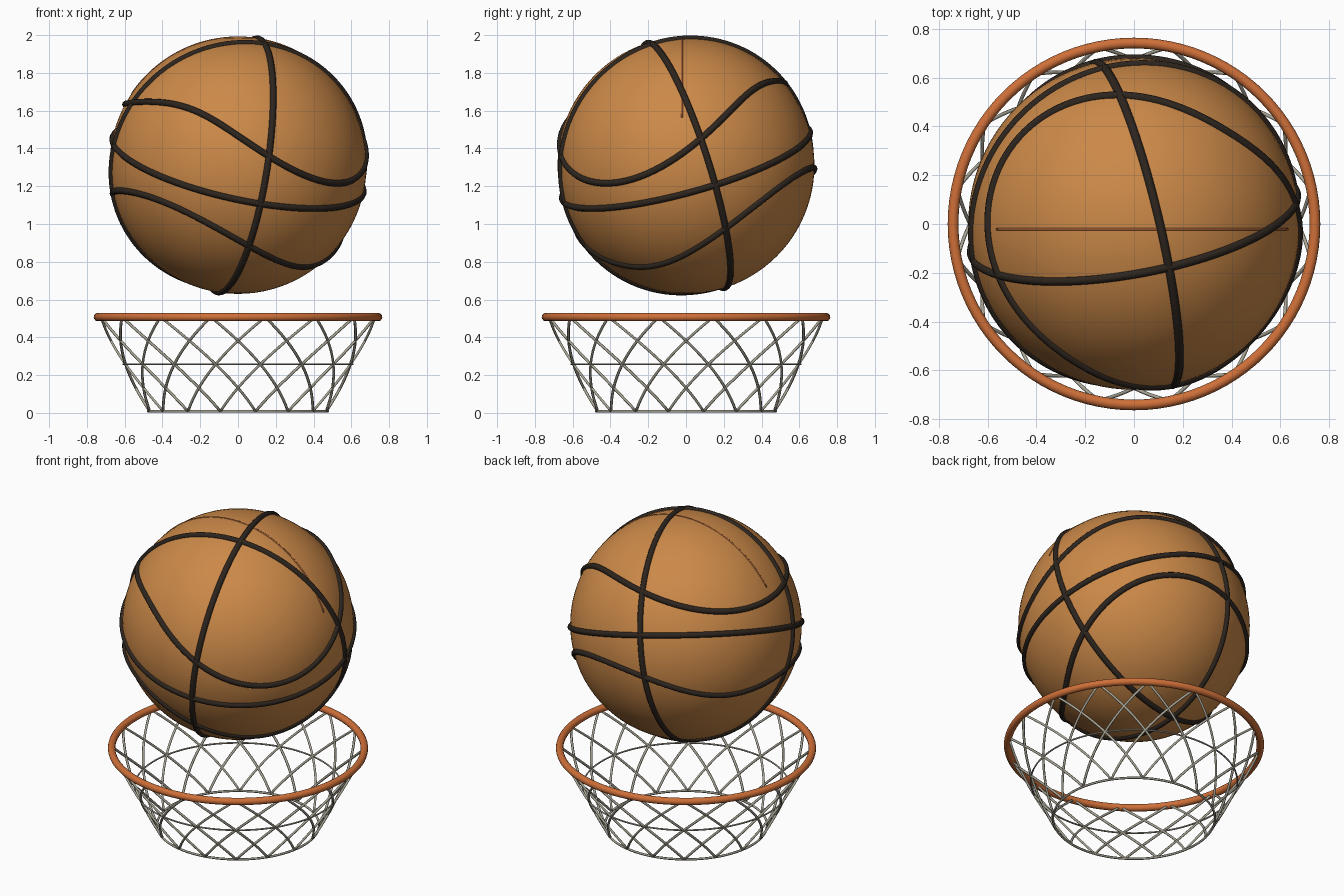
import bpy, bmesh, math
from mathutils import Vector

if "Cube" in bpy.data.objects:
    bpy.data.objects.remove(bpy.data.objects["Cube"])

BALL_C = Vector((0, 0, 1.31))
BALL_R = 0.68


def material(name, rgb):
    m = bpy.data.materials.new(name)
    m.diffuse_color = (*rgb, 1)
    m.use_nodes = True
    m.node_tree.nodes["Principled BSDF"].inputs["Base Color"].default_value = m.diffuse_color
    return m


LEATHER = material("orange brown", (0.60, 0.25, 0.065))
SEAM = material("dark brown", (0.026, 0.018, 0.013))
RIM = material("rim orange", (0.62, 0.16, 0.04))
CORD = material("warm grey", (0.40, 0.38, 0.31))
LINE = material("line brown", (0.36, 0.11, 0.035))


def finish(bm, name, mat):
    bmesh.ops.recalc_face_normals(bm, faces=bm.faces)
    for f in bm.faces:
        f.smooth = True
    me = bpy.data.meshes.new(name)
    bm.to_mesh(me)
    bm.free()
    me.materials.append(mat)
    ob = bpy.data.objects.new(name, me)
    bpy.context.collection.objects.link(ob)
    return ob


def tube(bm, path, radius, centre, closed=True, sides=8):
    """Sweep a round section along a path, oriented away from a centre."""
    n = len(path)
    rings = []
    for i, p in enumerate(path):
        a = path[(i - 1) % n] if closed else path[max(i - 1, 0)]
        b = path[(i + 1) % n] if closed else path[min(i + 1, n - 1)]
        t = (b - a).normalized()
        out = p - centre
        out = (out - t * out.dot(t)).normalized()
        side = t.cross(out)
        rings.append([bm.verts.new(p + radius * (out * math.cos(k) + side * math.sin(k)))
                      for k in (2 * math.pi * j / sides for j in range(sides))])
    for i in range(n if closed else n - 1):
        r, s = rings[i], rings[(i + 1) % n]
        for j in range(sides):
            k = (j + 1) % sides
            bm.faces.new((r[j], r[k], s[k], s[j]))
    if not closed:
        bm.faces.new(rings[0])
        bm.faces.new(rings[-1])


def circle(radius, z, n=96):
    return [Vector((radius * math.cos(2 * math.pi * i / n),
                    radius * math.sin(2 * math.pi * i / n), z)) for i in range(n)]


# Ball
bm = bmesh.new()
bmesh.ops.create_uvsphere(bm, u_segments=96, v_segments=48, radius=BALL_R)
bmesh.ops.translate(bm, verts=bm.verts, vec=BALL_C)
finish(bm, "ball", LEATHER)

# Ball seams, laid out in the tilted frame of the ball
W = Vector((0.21, -0.26, 0.94)).normalized()
U = Vector((0.96, 0.23, -0.16))
U = (U - W * U.dot(W)).normalized()
V = W.cross(U)


def seam(name, fn, n=128):
    path = []
    for i in range(n):
        u, v, w = fn(2 * math.pi * i / n)
        path.append(BALL_C + (U * u + V * v + W * w) * (BALL_R - 0.002))
    bm = bmesh.new()
    tube(bm, path, 0.018, BALL_C, sides=10)
    finish(bm, name, SEAM)


def wavy(level):
    def fn(a):
        w = level + 0.18 * math.sin(2 * a)
        r = math.sqrt(1 - w * w)
        return r * math.cos(a), r * math.sin(a), w
    return fn


seam("equator_seam", lambda a: (math.cos(a), math.sin(a), 0))
seam("front_meridian_seam", lambda a: (0, math.cos(a), math.sin(a)))
seam("side_meridian_seam", lambda a: (math.cos(a), 0, math.sin(a)))
seam("upper_wavy_seam", wavy(0.37))
seam("lower_wavy_seam", wavy(-0.37))

# Fine raised line over the top of the ball
bm = bmesh.new()
arc = []
for i in range(49):
    a = math.radians(-56 + 124 * i / 48)
    arc.append(BALL_C + Vector((0.677 * math.sin(a), -0.022, 0.677 * math.cos(a))))
tube(bm, arc, 0.006, BALL_C, closed=False, sides=6)
finish(bm, "top_line", LINE)

# Hoop rim
RIM_Z = 0.507
bm = bmesh.new()
tube(bm, circle(0.742, RIM_Z), 0.022, Vector((0, 0, RIM_Z)), sides=14)
finish(bm, "hoop_rim", RIM)

# Net: crossing spiral cords on a cone
TOP_R, BOTTOM_R, BOTTOM_Z = 0.738, 0.476, 0.008
CORDS, TWIST, STEPS = 16, math.radians(45), 16
bm = bmesh.new()
for k in range(CORDS):
    start = 2 * math.pi * (k + 0.5) / CORDS
    for turn in (1, -1):
        path = []
        for i in range(STEPS + 1):
            t = i / STEPS
            r = TOP_R + (BOTTOM_R - TOP_R) * t
            a = start + turn * TWIST * t
            path.append(Vector((r * math.cos(a), r * math.sin(a),
                                RIM_Z + (BOTTOM_Z - RIM_Z) * t)))
        tube(bm, path, 0.0075, Vector((0, 0, 0.25)), closed=False, sides=6)
finish(bm, "net_cords", CORD)

# Net hoops at mid height and at the bottom
for name, r, z, thick in (("net_middle_ring", 0.607, 0.258, 0.005),
                          ("net_bottom_ring", BOTTOM_R, BOTTOM_Z, 0.007)):
    bm = bmesh.new()
    tube(bm, circle(r, z), thick, Vector((0, 0, z)), sides=6)
    finish(bm, name, CORD)
